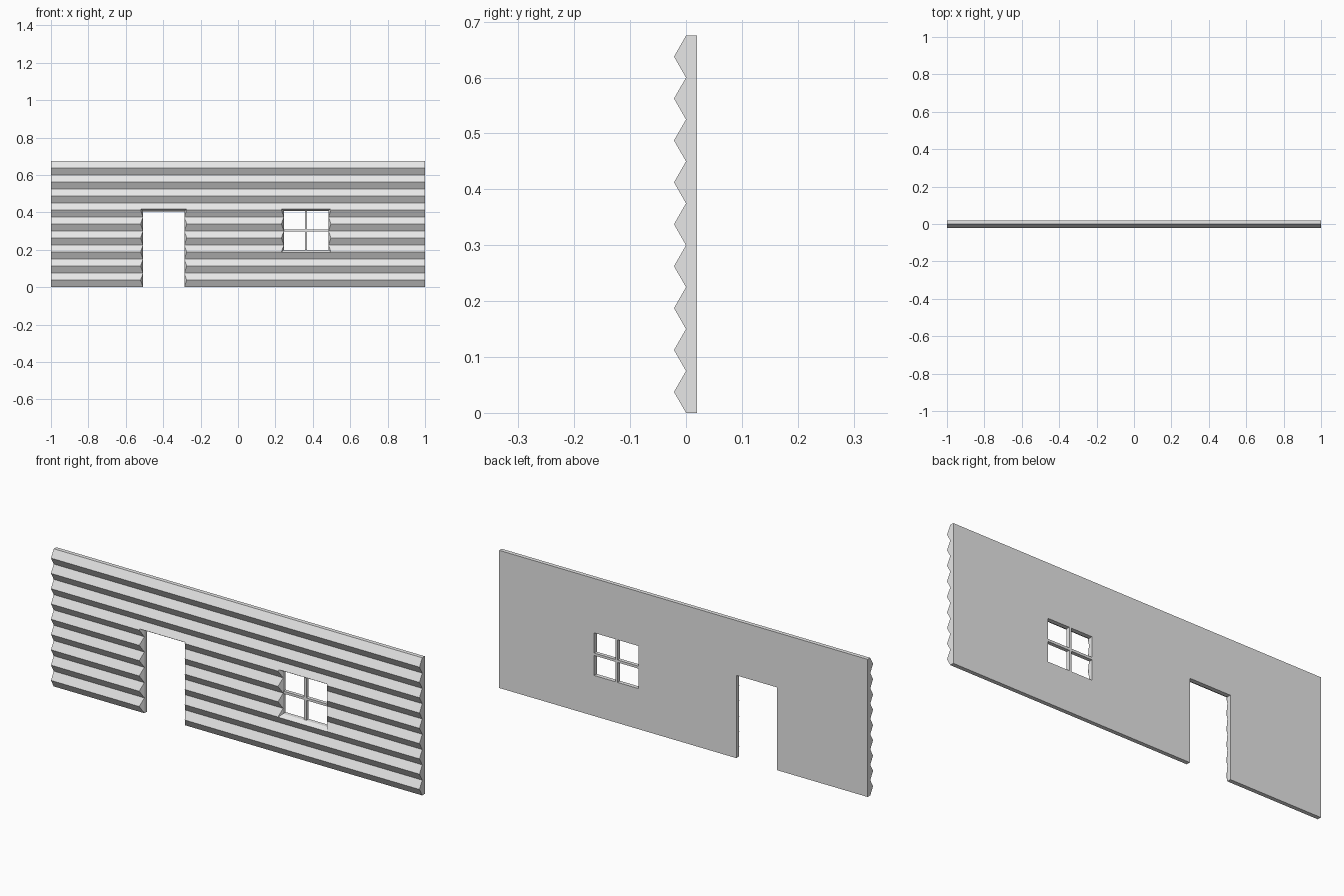
import bpy, bmesh

if "Cube" in bpy.data.objects:
    bpy.data.objects.remove(bpy.data.objects["Cube"], do_unlink=True)

WIDTH, RIDGES, PITCH = 2.0, 9, 0.075
TIP, BACK = -0.0215, 0.02     # ridge crest and rear face in y
FLARE = 0.013                 # how far openings widen at the crest

siding = bpy.data.materials.new("pale grey siding")
siding.use_nodes = True
grey = (0.8, 0.8, 0.8, 1)
siding.diffuse_color = grey
siding.node_tree.nodes["Principled BSDF"].inputs["Base Color"].default_value = grey


def loft(name, rings):
    """Closed solid through matching rings of points."""
    bm = bmesh.new()
    loops = [[bm.verts.new(p) for p in ring] for ring in rings]
    for a, b in zip(loops, loops[1:]):
        for i in range(len(a)):
            j = (i + 1) % len(a)
            bm.faces.new((a[i], a[j], b[j], b[i]))
    bm.faces.new(loops[0])
    bm.faces.new(loops[-1])
    bmesh.ops.recalc_face_normals(bm, faces=bm.faces)
    mesh = bpy.data.meshes.new(name)
    bm.to_mesh(mesh)
    bm.free()
    mesh.materials.append(siding)
    obj = bpy.data.objects.new(name, mesh)
    bpy.context.collection.objects.link(obj)
    return obj


def rectangle(y, x0, x1, z0, z1):
    return [(x0, y, z0), (x1, y, z0), (x1, y, z1), (x0, y, z1)]


def opening_cutter(name, x0, x1, z0, z1):
    """Straight through the slab, flaring outward across the ridges."""
    g = FLARE * 2
    cutter = loft(name, [rectangle(TIP * 2, x0 - g, x1 + g, z0 - g, z1 + g),
                         rectangle(0, x0, x1, z0, z1),
                         rectangle(BACK * 2, x0, x1, z0, z1)])
    cutter.hide_render = True
    return cutter


# Wall: zigzag siding profile swept along x
profile = [(BACK, 0)]
for i in range(RIDGES):
    profile += [(0, i * PITCH), (TIP, (i + 0.5) * PITCH)]
profile += [(0, RIDGES * PITCH), (BACK, RIDGES * PITCH)]
wall = loft("siding_wall", [[(x, y, z) for y, z in profile]
                            for x in (-WIDTH / 2, WIDTH / 2)])

# Door and window openings
WX0, WX1, WZ0, WZ1 = 0.245, 0.484, 0.199, 0.408
cutters = [opening_cutter("door_cutter", -0.508, -0.287, -0.1, 0.406),
           opening_cutter("window_cutter", WX0, WX1, WZ0, WZ1)]
for cutter in cutters:
    mod = wall.modifiers.new(cutter.name, "BOOLEAN")
    mod.operation = "DIFFERENCE"
    mod.solver = "EXACT"
    mod.object = cutter
bpy.context.view_layer.update()
cut_mesh = bpy.data.meshes.new_from_object(
    wall.evaluated_get(bpy.context.evaluated_depsgraph_get()))
wall.modifiers.clear()
wall.data = cut_mesh
for cutter in cutters:
    bpy.data.objects.remove(cutter, do_unlink=True)

# Crossed window bars
cx, cz, half = 0.363, 0.303, 0.006
for name, box in (("window_bar_upright", (cx - half, cx + half, WZ0, WZ1)),
                  ("window_bar_level", (WX0, WX1, cz - half, cz + half))):
    loft(name, [rectangle(y, *box) for y in (0.002, BACK)])
